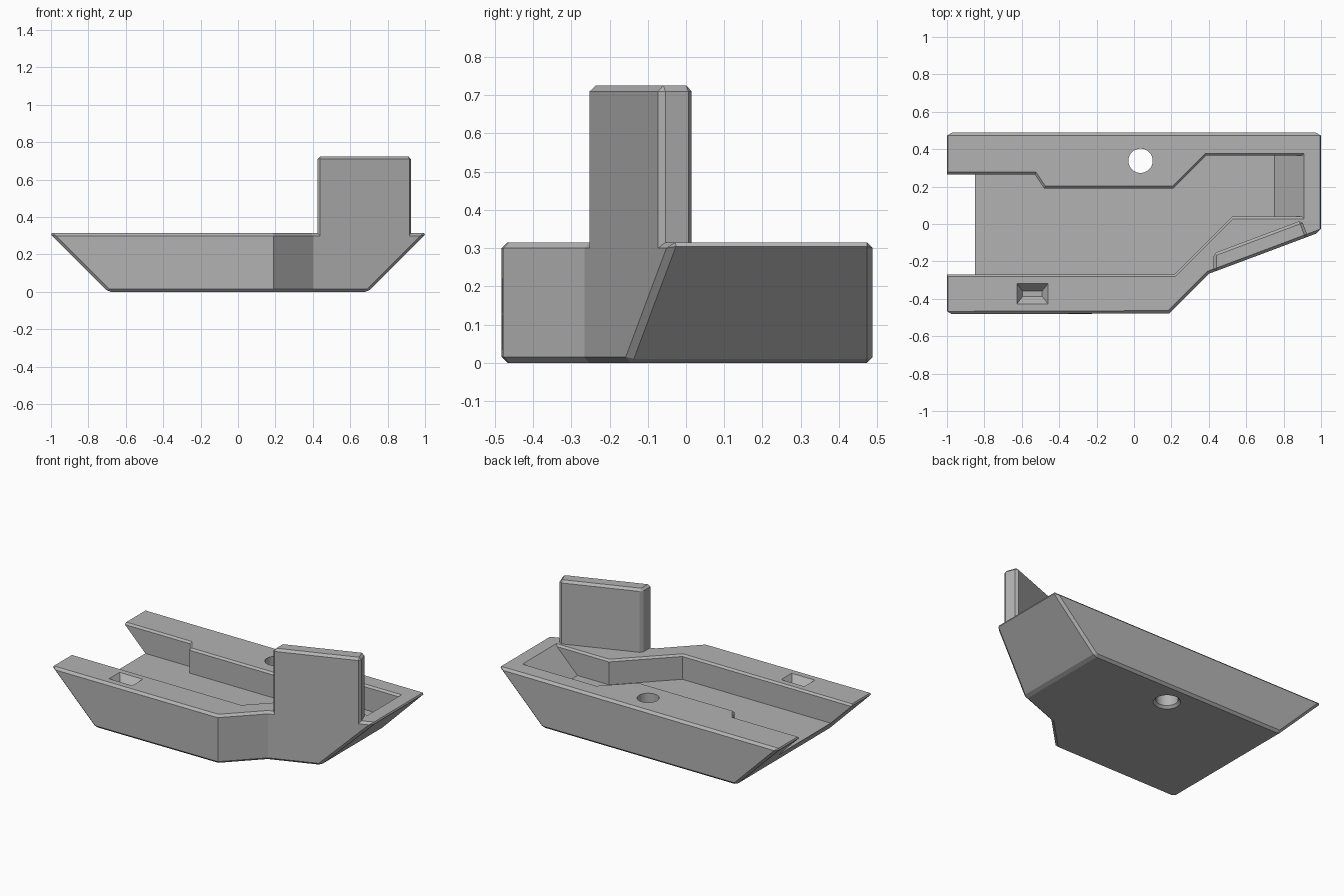
import bpy, bmesh, math
from mathutils import Vector

cube = bpy.data.objects.get("Cube")
if cube:
    bpy.data.objects.remove(cube, do_unlink=True)

grey = bpy.data.materials.new("plain grey")
grey.use_nodes = True
colour = (0.45, 0.45, 0.45, 1)
grey.diffuse_color = colour
grey.node_tree.nodes["Principled BSDF"].inputs["Base Color"].default_value = colour

TOP, FLOOR, CHAMFER = 0.315, 0.155, 0.015


def loft(name, rings, bevel_rule=None):
    """Closed solid through rings of equal point count, with chosen edges chamfered."""
    bm = bmesh.new()
    loops = [[bm.verts.new(p) for p in ring] for ring in rings]
    bm.faces.new(loops[0][::-1])
    bm.faces.new(loops[-1])
    for low, high in zip(loops, loops[1:]):
        for i in range(len(low)):
            j = (i + 1) % len(low)
            bm.faces.new((low[i], low[j], high[j], high[i]))
    bmesh.ops.recalc_face_normals(bm, faces=bm.faces)
    if bevel_rule:
        edges = [e for e in bm.edges if bevel_rule(e)]
        bmesh.ops.bevel(bm, geom=edges, offset=CHAMFER, offset_type='OFFSET',
                        segments=1, profile=0.5, affect='EDGES', clamp_overlap=True)
    mesh = bpy.data.meshes.new(name)
    bm.to_mesh(mesh)
    bm.free()
    mesh.materials.append(grey)
    obj = bpy.data.objects.new(name, mesh)
    bpy.context.collection.objects.link(obj)
    return obj


def cut(target, cutter):
    cutter.hide_render = True
    mod = target.modifiers.new("cut", 'BOOLEAN')
    mod.operation, mod.solver, mod.object = 'DIFFERENCE', 'EXACT', cutter
    bpy.context.view_layer.objects.active = target
    bpy.ops.object.modifier_apply(modifier=mod.name)
    bpy.data.objects.remove(cutter, do_unlink=True)


def widen(points, d):
    """Offset a counter-clockwise outline outwards with mitred corners."""
    out = []
    for i, p in enumerate(points):
        a, b, c = Vector(points[i - 1]), Vector(p), Vector(points[(i + 1) % len(points)])
        u, v = (b - a).normalized(), (c - b).normalized()
        n, m = Vector((u.y, -u.x)), Vector((v.y, -v.x))
        out.append(b + (n + m) * d / (1 + n.dot(m)))
    return out


def at(points, z):
    return [(p[0], p[1], z) for p in points]


# Hull with sloped ends; the two upright bends in the front wall stay sharp
def hull_outline(end):
    slant = -0.266 + 0.374 * (end - 0.40)
    return [(-end, -0.482), (0.19, -0.478), (0.40, -0.266),
            (end, slant), (end, 0.488), (-end, 0.488)]


def not_upright(edge):
    a, b = (v.co for v in edge.verts)
    return (a.xy - b.xy).length > 0.01


hull = loft("hull", [at(hull_outline(0.695), 0), at(hull_outline(1.01), TOP)], not_upright)

# Channel open at the left end, with a ramp at the other and a chamfered rim
channel = [(-1.2, -0.27), (0.215, -0.27), (0.525, 0.04), (0.75, 0.04), (0.75, 0.365),
           (0.385, 0.365), (0.21, 0.19), (-0.48, 0.19), (-0.53, 0.265), (-1.2, 0.265)]
rings = []
for z, flare in ((FLOOR, 0), (TOP - 0.012, 0), (TOP + 0.02, 0.032)):
    ring = widen(channel, flare)
    for i in (3, 4):
        ring[i].x = 0.75 + z - FLOOR
    rings.append(at(ring, z))
cut(hull, loft("channel_cutter", rings))


# Round through hole, countersunk underneath
def circle(r, z, n=48):
    return [(0.035 + r * math.cos(2 * math.pi * i / n),
             0.338 + r * math.sin(2 * math.pi * i / n), z) for i in range(n)]


cut(hull, loft("hole_cutter", [circle(0.1, -0.02), circle(0.065, 0.015), circle(0.065, 0.5)]))


# Tapered pocket in the front rail
def pocket(hx, hy, z):
    return [(-0.543 + sx * hx, -0.373 + sy * hy, z)
            for sx, sy in ((-1, -1), (1, -1), (1, 1), (-1, 1))]


cut(hull, loft("pocket_cutter", [pocket(0.052, 0.014, TOP - 0.045),
                                 pocket(0.083, 0.054, TOP), pocket(0.083, 0.054, TOP + 0.1)]))

# Upright plate flush with the slanted front wall
plate = [(0.425, -0.257), (0.93, -0.068), (0.897, 0.02), (0.425, -0.157)]
loft("upright_plate", [at(plate, 0.285), at(plate, 0.725)],
     lambda e: max(v.co.z for v in e.verts) > 0.5)
